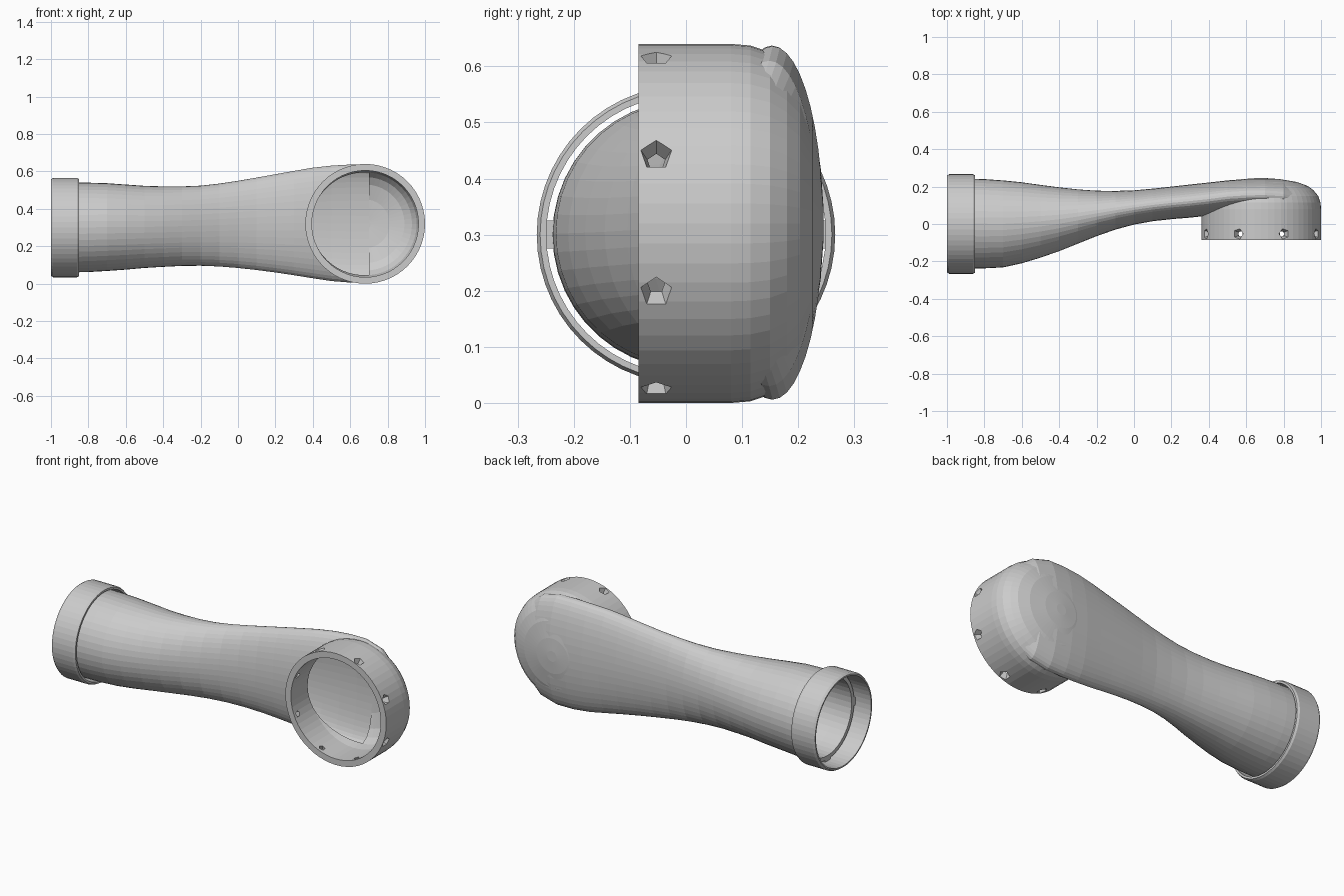
import bpy, bmesh
from math import sin, cos, pi, radians
from mathutils import Matrix, Vector

if "Cube" in bpy.data.objects:
    bpy.data.objects.remove(bpy.data.objects["Cube"])

CUP = Vector((0.68, 0, 0.32))   # centre of the round end
RIM_Y = -0.085


def make(name, bm):
    bmesh.ops.recalc_face_normals(bm, faces=bm.faces)
    me = bpy.data.meshes.new(name)
    bm.to_mesh(me)
    bm.free()
    ob = bpy.data.objects.new(name, me)
    bpy.context.collection.objects.link(ob)
    return ob


def loft(name, rings, closed=False):
    """Skin a list of point rings; cap the ends or join last to first."""
    bm = bmesh.new()
    vs = [[bm.verts.new(p) for p in r] for r in rings]
    pairs = list(zip(vs, vs[1:]))
    if closed:
        pairs.append((vs[-1], vs[0]))
    else:
        bm.faces.new(vs[0])
        bm.faces.new(vs[-1])
    n = len(vs[0])
    for a, b in pairs:
        for i in range(n):
            j = (i + 1) % n
            bm.faces.new((a[i], a[j], b[j], b[i]))
    return make(name, bm)


def ring_x(x, y0, y1, z0, z1, n=44):
    cy, cz, ry, rz = (y0 + y1) / 2, (z0 + z1) / 2, (y1 - y0) / 2, (z1 - z0) / 2
    return [(x, cy + ry * cos(2 * pi * i / n), cz + rz * sin(2 * pi * i / n)) for i in range(n)]


def ring_y(r, y, n=56):
    return [(CUP.x + r * cos(2 * pi * i / n), y, CUP.z + r * sin(2 * pi * i / n)) for i in range(n)]


def boolean(ob, tool, op):
    m = ob.modifiers.new(op, 'BOOLEAN')
    m.operation, m.object, m.solver = op, tool, 'EXACT'
    bpy.context.view_layer.objects.active = ob
    bpy.ops.object.modifier_apply(modifier=m.name)
    bpy.data.objects.remove(tool)


# Arm sections: x, y min, y max, z min, z max
S = [(-0.90, -0.238, 0.243, 0.06, 0.54), (-0.80, -0.237, 0.24, 0.062, 0.54),
     (-0.70, -0.232, 0.233, 0.068, 0.537), (-0.60, -0.21, 0.223, 0.075, 0.53),
     (-0.50, -0.18, 0.209, 0.084, 0.523), (-0.40, -0.145, 0.196, 0.09, 0.52),
     (-0.30, -0.105, 0.185, 0.095, 0.52), (-0.20, -0.065, 0.178, 0.096, 0.524),
     (-0.10, -0.03, 0.177, 0.092, 0.535), (0.0, -0.003, 0.18, 0.084, 0.55),
     (0.10, 0.015, 0.189, 0.073, 0.567), (0.20, 0.026, 0.20, 0.06, 0.585),
     (0.30, 0.034, 0.211, 0.045, 0.603), (0.40, 0.045, 0.222, 0.029, 0.62),
     (0.50, 0.06, 0.233, 0.014, 0.631), (0.60, 0.065, 0.241, 0.006, 0.637),
     (0.70, 0.065, 0.244, 0.006, 0.636), (0.80, 0.06, 0.236, 0.03, 0.61),
     (0.90, 0.05, 0.20, 0.105, 0.535), (0.96, 0.04, 0.15, 0.22, 0.42)]

# Outer skin: arm merged with the round cup
body = loft("arm_body", [ring_x(*s) for s in S])
cup_profile = [(0.32, RIM_Y), (0.32, 0.08), (0.317, 0.115), (0.305, 0.15), (0.28, 0.18),
               (0.25, 0.203), (0.19, 0.225), (0.10, 0.24), (0.03, 0.245)]
boolean(body, loft("cup_outer", [ring_y(*p) for p in cup_profile]), 'UNION')

# Hollow inside: cup bowl, then the passage along the arm
bowl = [(0.285, -0.2), (0.285, 0.08), (0.275, 0.13), (0.25, 0.165), (0.21, 0.19),
        (0.13, 0.21), (0.03, 0.217)]
boolean(body, loft("cup_bowl", [ring_y(*p) for p in bowl]), 'DIFFERENCE')
T = 0.022
inner = [ring_x(x, a + T, b - T, c + T, d - T) for x, a, b, c, d in S if x < 0.75]
inner.insert(0, ring_x(-1.05, -0.216, 0.221, 0.082, 0.518))
boolean(body, loft("arm_passage", inner), 'DIFFERENCE')

# Eight countersunk five-sided screw holes round the cup
for k in range(8):
    a = radians(22.5 + 45 * k)
    d = Vector((cos(a), 0, sin(a)))
    bm = bmesh.new()
    bmesh.ops.create_cone(bm, cap_ends=True, segments=5, radius1=0.008, radius2=0.036, depth=0.08,
                          matrix=Matrix.Translation(CUP + d * 0.30 + Vector((0, -0.053, 0)))
                          @ d.to_track_quat('Z', 'Y').to_matrix().to_4x4())
    boolean(body, make("screw_hole", bm), 'DIFFERENCE')

# Collar ring at the other end, slightly clear of the arm
collar_profile = [(-1.0, 0.25), (-1.0, 0.258), (-0.988, 0.266), (-0.862, 0.266),
                  (-0.85, 0.26), (-0.85, 0.249)]
loft("collar", [ring_x(x, -r, r, 0.3 - r, 0.3 + r, 56) for x, r in collar_profile], closed=True)

# Small tabs holding the collar to the arm
for k in range(4):
    bm = bmesh.new()
    bmesh.ops.create_cube(bm, size=1, matrix=Matrix.Translation((-0.885, 0, 0.3))
                          @ Matrix.Rotation(pi / 2 * k, 4, 'X')
                          @ Matrix.Translation((0, 0, 0.242))
                          @ Matrix.Diagonal((0.03, 0.05, 0.026, 1)))
    make("collar_tab", bm)
